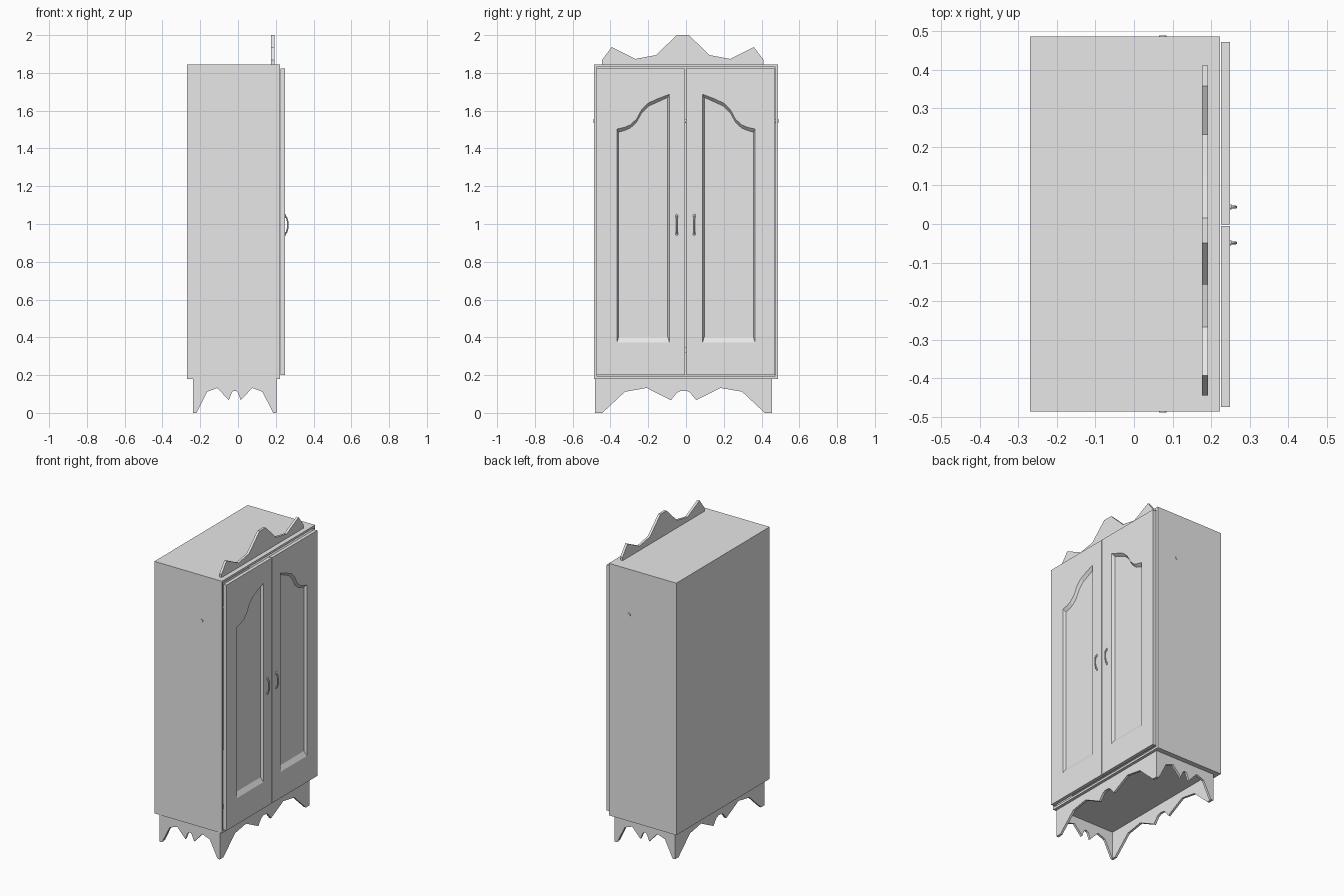
import bpy, bmesh, math
from mathutils import Vector

if "Cube" in bpy.data.objects:
    bpy.data.objects.remove(bpy.data.objects["Cube"])

grey = bpy.data.materials.new("grey_paint")
grey.diffuse_color = (0.8, 0.8, 0.8, 1)
grey.use_nodes = True
grey.node_tree.nodes["Principled BSDF"].inputs["Base Color"].default_value = grey.diffuse_color


def finish(name, bm):
    bmesh.ops.recalc_face_normals(bm, faces=bm.faces)
    me = bpy.data.meshes.new(name)
    bm.to_mesh(me)
    bm.free()
    me.materials.append(grey)
    ob = bpy.data.objects.new(name, me)
    bpy.context.collection.objects.link(ob)
    return ob


def add_box(bm, lo, hi):
    lo, hi = Vector(lo), Vector(hi)
    r = bmesh.ops.create_cube(bm, size=1)
    for v in r["verts"]:
        v.co = (lo + hi) / 2 + v.co * (hi - lo)


def box(name, lo, hi):
    bm = bmesh.new()
    add_box(bm, lo, hi)
    return finish(name, bm)


def board(name, outline, place, thick):
    """Flat board: 2D outline, place(u, w) -> point, thickness vector."""
    bm = bmesh.new()
    f = bm.faces.new([bm.verts.new(place(u, w)) for u, w in outline])
    r = bmesh.ops.extrude_face_region(bm, geom=[f], use_keep_orig=True)
    for g in r["geom"]:
        if isinstance(g, bmesh.types.BMVert):
            g.co += Vector(thick)
    return finish(name, bm)


def mirrored(half):
    return half + [(-u, w) for u, w in reversed(half) if u != 0]


# Cabinet body: hollow shell open behind the doors
X0, X1, Y, Z0, Z1, T = -0.27, 0.223, 0.487, 0.18, 1.845, 0.02
bm = bmesh.new()
add_box(bm, (X0, -Y, Z0), (X1, Y, Z1))
front = max(bm.faces, key=lambda f: f.calc_center_median().x)
bmesh.ops.inset_region(bm, faces=[front], thickness=T)
r = bmesh.ops.extrude_face_region(bm, geom=[front])
bmesh.ops.delete(bm, geom=[front], context="FACES_ONLY")
bmesh.ops.translate(bm, vec=(X0 + T - X1, 0, 0),
                    verts=[g for g in r["geom"] if isinstance(g, bmesh.types.BMVert)])
finish("cabinet_body", bm)

# Low shelf and hanging rail, whose ends show on the sides
box("shelf", (X0 + T, -Y + T, 0.32), (0.2, Y - T, 0.345))
bpy.ops.mesh.primitive_cylinder_add(vertices=12, radius=0.01, depth=0.98,
                                    location=(0.075, 0, 1.545), rotation=(math.pi / 2, 0, 0))
rail = bpy.context.object
rail.name = "hanging_rail"
rail.data.materials.append(grey)
bpy.ops.object.shade_smooth_by_angle()


# Doors with a sunken arched panel and sloped edges
def door(name, side, y_in, y_out):
    xf, xb, xp = 0.249, 0.226, 0.231
    bm = bmesh.new()

    def loop(pts, x):
        vs = [bm.verts.new((x, side * u, w)) for u, w in pts]
        es = [bm.edges.new((vs[i], vs[(i + 1) % len(vs)])) for i in range(len(vs))]
        return vs, es

    def bridge(a, b):
        for i in range(len(a)):
            j = (i + 1) % len(a)
            bm.faces.new((a[i], a[j], b[j], b[i]))

    arch = [(0.365, 1.503), (0.325, 1.512), (0.295, 1.525), (0.262, 1.555),
            (0.235, 1.605), (0.2, 1.64), (0.15, 1.663), (0.088, 1.687)]
    outer = [(0.088, 0.373), (0.365, 0.373)] + arch
    inner = [(0.097, 0.403), (0.357, 0.403)]
    inner += [(min(max(u, 0.097), 0.357), w - 0.017) for u, w in arch]
    rect = [(y_in, 0.2), (y_out, 0.2), (y_out, 1.822), (y_in, 1.822)]
    rv, re = loop(rect, xf)
    ov, oe = loop(outer, xf)
    bmesh.ops.triangle_fill(bm, edges=re + oe, use_beauty=True)
    iv, _ = loop(inner, xp)
    bridge(ov, iv)
    bm.faces.new(iv)
    bv, _ = loop(rect, xb)
    bridge(rv, bv)
    bm.faces.new(bv)
    finish(name, bm)


door("door_left", 1, -0.001, 0.472)
door("door_right", -1, 0.005, 0.475)

# Arched pull handles with small end mounts
for name, y in (("handle_left", 0.044), ("handle_right", -0.049)):
    cu = bpy.data.curves.new(name, "CURVE")
    cu.dimensions = "3D"
    cu.bevel_depth = 0.004
    cu.bevel_resolution = 2
    cu.use_fill_caps = True
    sp = cu.splines.new("POLY")
    n = 10
    sp.points.add(n)
    for i in range(n + 1):
        a = math.pi * i / n
        sp.points[i].co = (0.247 + 0.017 * math.sin(a), y, 0.995 - 0.047 * math.cos(a), 1)
    ob = bpy.data.objects.new(name, cu)
    cu.materials.append(grey)
    bpy.context.collection.objects.link(ob)
    for z in (0.948, 1.042):
        bpy.ops.mesh.primitive_uv_sphere_add(segments=12, ring_count=8, radius=1,
                                             location=(0.25, y, z))
        m = bpy.context.object
        m.name = name + "_mount"
        m.scale = (0.005, 0.007, 0.01)
        m.data.materials.append(grey)
        bpy.ops.object.shade_smooth_by_angle()

# Scalloped base boards on all four sides
foot = [(-0.468, Z0), (-0.468, 0), (-0.43, 0), (-0.31, 0.112), (-0.195, 0.132),
        (-0.067, 0.067), (-0.035, 0.107), (-0.015, 0.117)]
skirt = mirrored(foot)
cx, cy, k, t = -0.017, -0.013, 0.221 / 0.468, 0.015
for name, x in (("base_front", cx + 0.221 - t), ("base_back", cx - 0.221)):
    board(name, skirt, lambda u, w: (x, cy + u, w), (t, 0, 0))
for name, y in (("base_left", cy + 0.467 - t), ("base_right", cy - 0.467)):
    board(name, skirt, lambda u, w: (cx + u * k, y, w), (0, t, 0))

# Wavy crown board on top
crown = [(-0.428, Z1), (-0.428, 1.868), (-0.376, 1.937), (-0.25, 1.874),
         (-0.142, 1.894), (-0.032, 2.0)]
board("crown", mirrored(crown), lambda u, w: (0.176, u - 0.017, w), (0.016, 0, 0))
